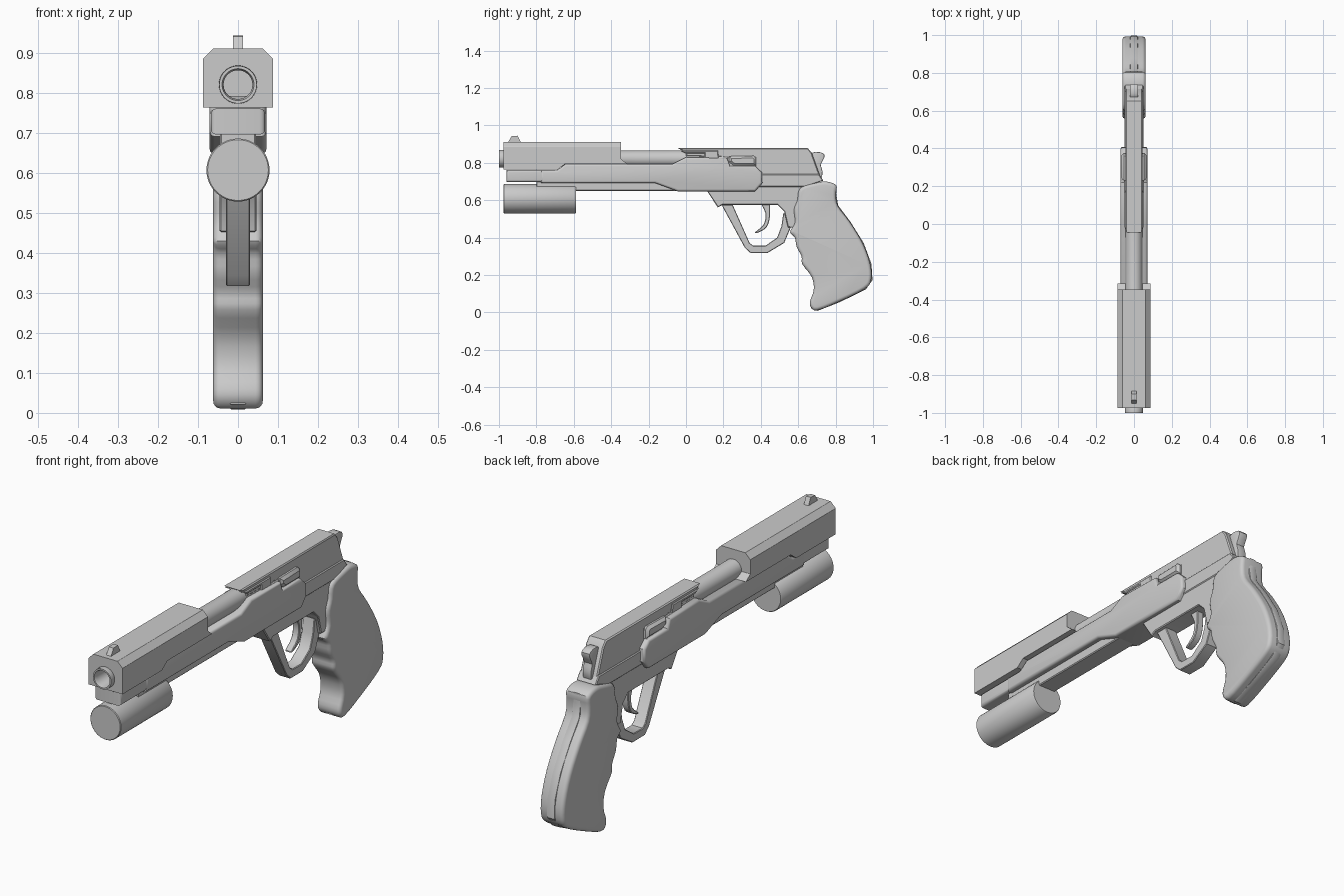
import bpy, bmesh, math
from mathutils import Vector

if "Cube" in bpy.data.objects:
    bpy.data.objects.remove(bpy.data.objects["Cube"])


def finish(bm, name, angle=35):
    bmesh.ops.recalc_face_normals(bm, faces=bm.faces[:])
    me = bpy.data.meshes.new(name)
    bm.to_mesh(me)
    bm.free()
    ob = bpy.data.objects.new(name, me)
    bpy.context.collection.objects.link(ob)
    bpy.ops.object.select_all(action='DESELECT')
    ob.select_set(True)
    bpy.context.view_layer.objects.active = ob
    bpy.ops.object.shade_smooth_by_angle(angle=math.radians(angle))
    return ob


def smooth_loop(pts, n):
    """Closed Catmull-Rom curve through the points."""
    p = [Vector(q) for q in pts]
    out = []
    for i in range(len(p)):
        a, b, c, d = (p[(i + k) % len(p)] for k in (-1, 0, 1, 2))
        for s in range(n):
            t = s / n
            out.append(0.5 * (2 * b + (c - a) * t + (2 * a - 5 * b + 4 * c - d) * t * t
                              + (3 * b - a - 3 * c + d) * t ** 3))
    return out


def prism(name, pts, half, bevel=0.0, seg=1, smooth=0, pick=None):
    """Side profile (y, z) extruded symmetrically across x, with bevelled side rims."""
    if smooth:
        pts = smooth_loop(pts, smooth)
    bm = bmesh.new()
    face = bm.faces.new([bm.verts.new((-half, y, z)) for y, z in pts])
    ext = bmesh.ops.extrude_face_region(bm, geom=[face], use_keep_orig=True)
    bmesh.ops.translate(bm, vec=(2 * half, 0, 0),
                        verts=[v for v in ext['geom'] if isinstance(v, bmesh.types.BMVert)])
    bmesh.ops.recalc_face_normals(bm, faces=bm.faces[:])
    if bevel:
        rims = [e for e in bm.edges if abs(e.verts[0].co.x - e.verts[1].co.x) < 1e-6
                and (pick is None or pick(e))]
        bmesh.ops.bevel(bm, geom=rims, offset=bevel, segments=seg, profile=0.5,
                        affect='EDGES', clamp_overlap=False)
    return finish(bm, name)


def lathe(name, prof, z, n=40):
    """Revolve (radius, y) points around a y-axis line at height z."""
    bm = bmesh.new()
    rings = [[bm.verts.new((r * math.cos(2 * math.pi * i / n), y, z + r * math.sin(2 * math.pi * i / n)))
              for i in range(n)] for r, y in prof]
    for a, b in zip(rings, rings[1:]):
        for i in range(n):
            bm.faces.new((a[i], a[(i + 1) % n], b[(i + 1) % n], b[i]))
    bm.faces.new(rings[0])
    bm.faces.new(rings[-1])
    return finish(bm, name)


# Front shroud with wide chamfers along the top, bored for the barrel
shroud = prism("front_shroud", [(-.975, .765), (-.975, .912), (-.347, .912), (-.347, .82), (-.315, .795),
                                (-.645, .795), (-.685, .765)], .088, .026,
               pick=lambda e: all(v.co.z > .9 for v in e.verts))
bore = lathe("bore_cutter", [(.046, -1.1), (.046, -.45)], .822)
bore.hide_render = True
bore.hide_viewport = True
cut = shroud.modifiers.new("bore", 'BOOLEAN')
cut.object = bore
cut.solver = 'EXACT'
edge = shroud.modifiers.new("soft_edges", 'BEVEL')
edge.width = .006
edge.segments = 2
edge.limit_method = 'ANGLE'

# Hollow barrel, front sight
lathe("barrel", [(.036, -.5), (.036, -.985), (.04, -1.0), (.047, -1.0), (.048, -.97),
                 (.044, -.96), (.044, .2)], .822)
prism("front_sight", [(-.955, .905), (-.932, .943), (-.9, .945), (-.88, .905)], .012)

# Rear slide, lower frame and raised side port
prism("rear_slide", [(-.045, .88), (.65, .88), (.672, .855), (.715, .735), (.2, .735), (.2, .83),
                     (.0, .835), (.0, .852)], .045, .005)
prism("rear_frame", [(.36, .74), (.71, .74), (.735, .705), (.64, .672), (.36, .672)], .05, .004)
prism("slide_rail", [(-.03, .865), (.17, .865), (.175, .83), (.375, .83), (.375, .78),
                     (.1, .78), (.1, .85), (.0, .85)], .05, .004)
prism("side_port", [(.23, .835), (.36, .838), (.375, .825), (.375, .785), (.255, .785), (.23, .805)],
      .066, .012)

# Side panels running along the barrel, and the nose block
prism("side_panel", [(-.775, .692), (-.775, .76), (-.69, .76), (-.645, .793), (-.075, .793), (.0, .83),
                     (.22, .825), (.235, .783), (.37, .783), (.405, .75), (.408, .692), (.37, .648),
                     (-.045, .648), (-.165, .692)], .071, .012, 3)
nose = prism("nose_block", [(-.96, .697), (-.96, .762), (-.7, .762), (-.7, .697)], .068, .014, 4)
prism("lower_rail", [(-.8, .66), (-.8, .72), (.1, .72), (.1, .65), (-.6, .65)], .045, .004)

# Cylinder under the barrel
lathe("under_barrel_cylinder", [(.076, -.975), (.079, -.972), (.079, -.593), (.076, -.588)], .608, 48)

# Trigger frame, guard and trigger
prism("trigger_frame", [(.105, .66), (.17, .562), (.195, .575), (.49, .575), (.525, .54), (.545, .455),
                        (.62, .45), (.72, .68), (.64, .69), (.38, .68)], .046, .004)
prism("trigger_guard", [(.19, .575), (.315, .345), (.345, .318), (.435, .318), (.525, .372), (.558, .45),
                        (.57, .51), (.52, .53), (.51, .46), (.487, .4), (.425, .357), (.36, .357),
                        (.34, .372), (.25, .575)], .03, .003)
prism("trigger", [(.4, .59), (.425, .53), (.415, .47), (.37, .43), (.385, .427), (.43, .455),
                  (.448, .51), (.445, .59)], .017, .003, smooth=3)

# Hammer and rear sight
prism("hammer", [(.66, .84), (.69, .858), (.732, .852), (.74, .83), (.72, .79), (.73, .755), (.715, .7),
                 (.64, .7), (.67, .79)], .022, .004, 2, smooth=2)

# Contoured grip, with a thin central spine standing proud of the rounded sides
grip = [(.61, .665), (.69, .692), (.75, .7), (.803, .68), (.802, .63), (.812, .57), (.875, .485),
        (.945, .37), (.985, .26), (.99, .175), (.955, .125), (.82, .058), (.705, .012), (.67, .025),
        (.663, .06), (.683, .12), (.672, .19), (.622, .258), (.618, .3), (.592, .35), (.582, .4),
        (.556, .43), (.582, .48), (.577, .55), (.595, .6)]
prism("grip", grip, .062, .018, 4, smooth=3)
spine = [(y + (y - .76) * .03, z + (z - .35) * .01) for y, z in grip[3:14]]
prism("grip_spine", spine + [(.75, .2), (.78, .5)], .02, .004, 2)
